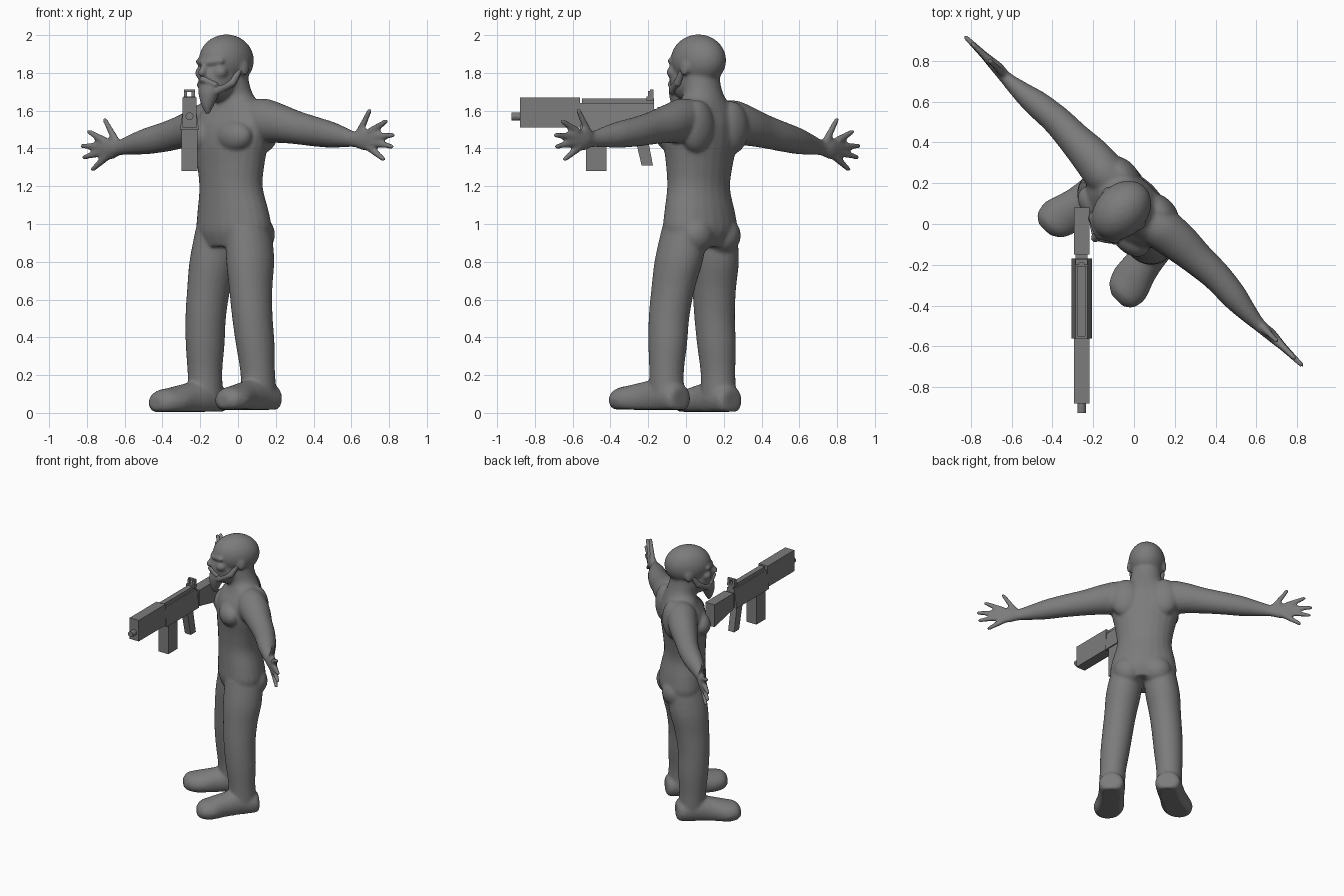
import bpy, bmesh, math
from mathutils import Vector, Matrix

if "Cube" in bpy.data.objects:
    bpy.data.objects.remove(bpy.data.objects["Cube"])

grey = bpy.data.materials.new("plain grey")
grey.use_nodes = True
grey.diffuse_color = (0.2, 0.2, 0.2, 1)
grey.node_tree.nodes["Principled BSDF"].inputs["Base Color"].default_value = (0.2, 0.2, 0.2, 1)

# The figure stands turned to one side with a slight lean
POSE = (Matrix.Translation((0.024, 0.087, 0.012)) @ Matrix.Rotation(math.radians(-44.3), 4, 'Z')
        @ Matrix.Rotation(-0.025, 4, 'Y'))


def finish(bm, name, matrix=None):
    bmesh.ops.recalc_face_normals(bm, faces=bm.faces)
    mesh = bpy.data.meshes.new(name)
    bm.to_mesh(mesh)
    bm.free()
    obj = bpy.data.objects.new(name, mesh)
    bpy.context.collection.objects.link(obj)
    mesh.materials.append(grey)
    if matrix:
        obj.matrix_world = matrix
    return obj


def fuse(obj, voxel, rounds):
    """Melt overlapping volumes into one smooth skin."""
    m = obj.modifiers.new("fuse", 'REMESH')
    m.mode, m.voxel_size, m.use_smooth_shade = 'VOXEL', voxel, True
    m = obj.modifiers.new("soften", 'SMOOTH')
    m.factor, m.iterations = 0.5, rounds


def spline(a, b, c, d, t):
    return 0.5 * (2 * b + (c - a) * t + (2 * a - 5 * b + 4 * c - d) * t * t
                  + (3 * b - a - 3 * c + d) * t ** 3)


def tube(bm, rings, axis, side=1, n=24, steps=4):
    """Loft ellipses (x, y, z, r1, r2) whose planes are square to an axis."""
    u, v = {'X': ((0, 1, 0), (0, 0, 1)), 'Y': ((1, 0, 0), (0, 0, 1)),
            'Z': ((1, 0, 0), (0, 1, 0))}[axis]
    u, v = Vector(u), Vector(v)
    k = [Vector(r) for r in rings]
    k = [k[0]] + k + [k[-1]]
    path = [spline(*k[i:i + 4], s / steps) for i in range(len(k) - 3) for s in range(steps)]
    path.append(k[-1])
    loops = []
    for r in path:
        loop = []
        for i in range(n):
            a = math.tau * i / n
            p = Vector(r[:3]) + u * r[3] * math.cos(a) + v * r[4] * math.sin(a)
            loop.append(bm.verts.new((p.x * side, p.y, max(p.z, 0))))
        loops.append(loop)
    for a, b in zip(loops, loops[1:]):
        for i in range(n):
            j = (i + 1) % n
            bm.faces.new((a[i], a[j], b[j], b[i]))
    bm.faces.new(loops[0])
    bm.faces.new(loops[-1])


def ball(bm, centre, radii):
    bmesh.ops.create_uvsphere(bm, u_segments=32, v_segments=20, radius=1,
                              matrix=Matrix.Translation(centre) @ Matrix.Diagonal((*radii, 1)))


def limb(bm, p, q, r0, r1, side=1):
    """Tapered round-ended rod."""
    p, q = (Vector((a[0] * side, a[1], a[2])) for a in (p, q))
    d = q - p
    turn = d.to_track_quat('Z', 'Y').to_matrix().to_4x4()
    bmesh.ops.create_cone(bm, cap_ends=True, segments=16, radius1=r0, radius2=r1, depth=d.length,
                          matrix=Matrix.Translation((p + q) / 2) @ turn)
    ball(bm, p, (r0,) * 3)
    ball(bm, q, (r1,) * 3)


# Torso and neck
bm = bmesh.new()
tube(bm, [(0, -.045, .87, .18, .13), (0, -.04, .95, .228, .16), (0, -.045, 1.05, .217, .155),
          (0, -.057, 1.18, .19, .142), (0, -.055, 1.3, .203, .148), (0, -.05, 1.42, .23, .158),
          (0, -.04, 1.52, .24, .15), (0, -.025, 1.6, .2, .115), (0, -.03, 1.66, .125, .1),
          (0, -.05, 1.73, .104, .1), (0, -.06, 1.82, .1, .1)], 'Z')

for s in (1, -1):
    # Chest, shoulder blade and buttock masses
    ball(bm, (.11 * s, -.14, 1.45), (.115, .075, .085))
    ball(bm, (.13 * s, .05, 1.5), (.11, .075, .14))
    ball(bm, (.1 * s, .03, .93), (.1, .09, .1))
    # Leg
    tube(bm, [(.11, -.045, .97, .11, .13), (.135, -.06, .8, .12, .135), (.155, -.08, .65, .11, .12),
              (.172, -.09, .5, .105, .11), (.185, -.085, .35, .1, .105), (.195, -.08, .2, .09, .093),
              (.197, -.075, .06, .09, .1)], 'Z', s)
    # Boot
    tube(bm, [(.195, .035, .06, .05, .05), (.195, .01, .06, .085, .08), (.2, -.1, .07, .09, .1),
              (.215, -.2, .06, .092, .09), (.235, -.3, .05, .105, .078), (.245, -.37, .05, .085, .063),
              (.25, -.405, .045, .04, .03)], 'Y', s)
    # Arm and palm
    tube(bm, [(.1, 0, 1.53, .1, .11), (.2, 0, 1.53, .105, .118), (.3, .01, 1.515, .098, .105),
              (.42, .015, 1.49, .083, .09), (.55, .02, 1.465, .073, .08), (.68, .01, 1.445, .065, .07),
              (.78, 0, 1.43, .048, .055), (.87, -.005, 1.415, .032, .042), (.93, 0, 1.41, .03, .055),
              (1, 0, 1.41, .022, .055), (1.03, 0, 1.41, .014, .035)], 'X', s)
    # Thumb and fingers, as base x, base z, tip x, tip z
    for x0, z0, x1, z1 in ((.89, 1.435, .98, 1.565), (.99, 1.455, 1.1, 1.505), (1, 1.425, 1.15, 1.43),
                           (.99, 1.395, 1.14, 1.37), (.97, 1.37, 1.075, 1.305)):
        limb(bm, (x0, 0, z0), (x1, 0, z1), .022, .013, s)
    # Ear, brow and cheek
    ball(bm, (.122 * s, -.06, 1.81), (.014, .028, .042))
    limb(bm, (.015, -.235, 1.845), (.085, -.2, 1.85), .018, .016, s)
    ball(bm, (.065 * s, -.19, 1.79), (.04, .04, .035))

# Skull, jaw and nose
ball(bm, (0, -.075, 1.855), (.127, .163, .137))
ball(bm, (0, -.135, 1.755), (.1, .115, .12))
limb(bm, (0, -.238, 1.835), (0, -.262, 1.79), .013, .022)
fuse(finish(bm, "body", POSE), 0.01, 5)

# Beard: goatee, moustache and jaw straps
bm = bmesh.new()
tube(bm, [(0, -.195, 1.735, .07, .06), (0, -.212, 1.68, .058, .052), (0, -.222, 1.62, .034, .034),
          (0, -.225, 1.572, .01, .01)], 'Z')
for s in (1, -1):
    limb(bm, (0, -.256, 1.755), (.06, -.222, 1.725), .018, .014, s)
    limb(bm, (.112, -.075, 1.82), (.095, -.13, 1.735), .013, .022, s)
    limb(bm, (.095, -.13, 1.735), (.05, -.205, 1.695), .022, .026, s)
fuse(finish(bm, "beard", POSE), 0.007, 3)

# Gun, pointing forward beside the head
GX = -.257


def prism(name, profile, half, top=None):
    """Extrude a (y, z) outline sideways, optionally narrower at its upper points."""
    bm = bmesh.new()
    mid = sum(z for y, z in profile) / len(profile)
    sides = []
    for s in (-1, 1):
        sides.append([bm.verts.new((GX + s * (top if top and z > mid else half), y, z))
                      for y, z in profile])
    n = len(profile)
    for i in range(n):
        j = (i + 1) % n
        bm.faces.new((sides[0][i], sides[0][j], sides[1][j], sides[1][i]))
    bm.faces.new(sides[0])
    bm.faces.new(sides[1])
    return finish(bm, name)


def block(name, y0, y1, z0, z1, half, top=None):
    return prism(name, [(y0, z0), (y1, z0), (y1, z1), (y0, z1)], half, top)


block("handguard", -.88, -.56, 1.51, 1.67, .038)
block("receiver", -.56, -.17, 1.5, 1.64, .05, .03)
block("top_rail", -.55, -.17, 1.635, 1.665, .02)
block("stock_collar", -.19, -.13, 1.51, 1.61, .03)
prism("stock", [(-.15, 1.5), (.08, 1.45), (.08, 1.62), (-.15, 1.62)], .038)
prism("magazine", [(-.53, 1.28), (-.42, 1.28), (-.42, 1.52), (-.53, 1.52)], .042)
prism("grip", [(-.235, 1.31), (-.175, 1.31), (-.215, 1.52), (-.285, 1.52)], .025)
block("sight_base", -.21, -.172, 1.655, 1.675, .032)
block("sight_top", -.19, -.172, 1.7, 1.712, .03)
for s in (-1, 1):
    post = block("sight_post", -.2, -.172, 1.66, 1.705, .009)
    post.location.x = .021 * s

# Barrel
bm = bmesh.new()
bmesh.ops.create_cone(bm, cap_ends=True, segments=12, radius1=.021, radius2=.021, depth=.08,
                      matrix=Matrix.Translation((GX, -.885, 1.57)) @ Matrix.Rotation(math.pi / 2, 4, 'X'))
finish(bm, "barrel")
